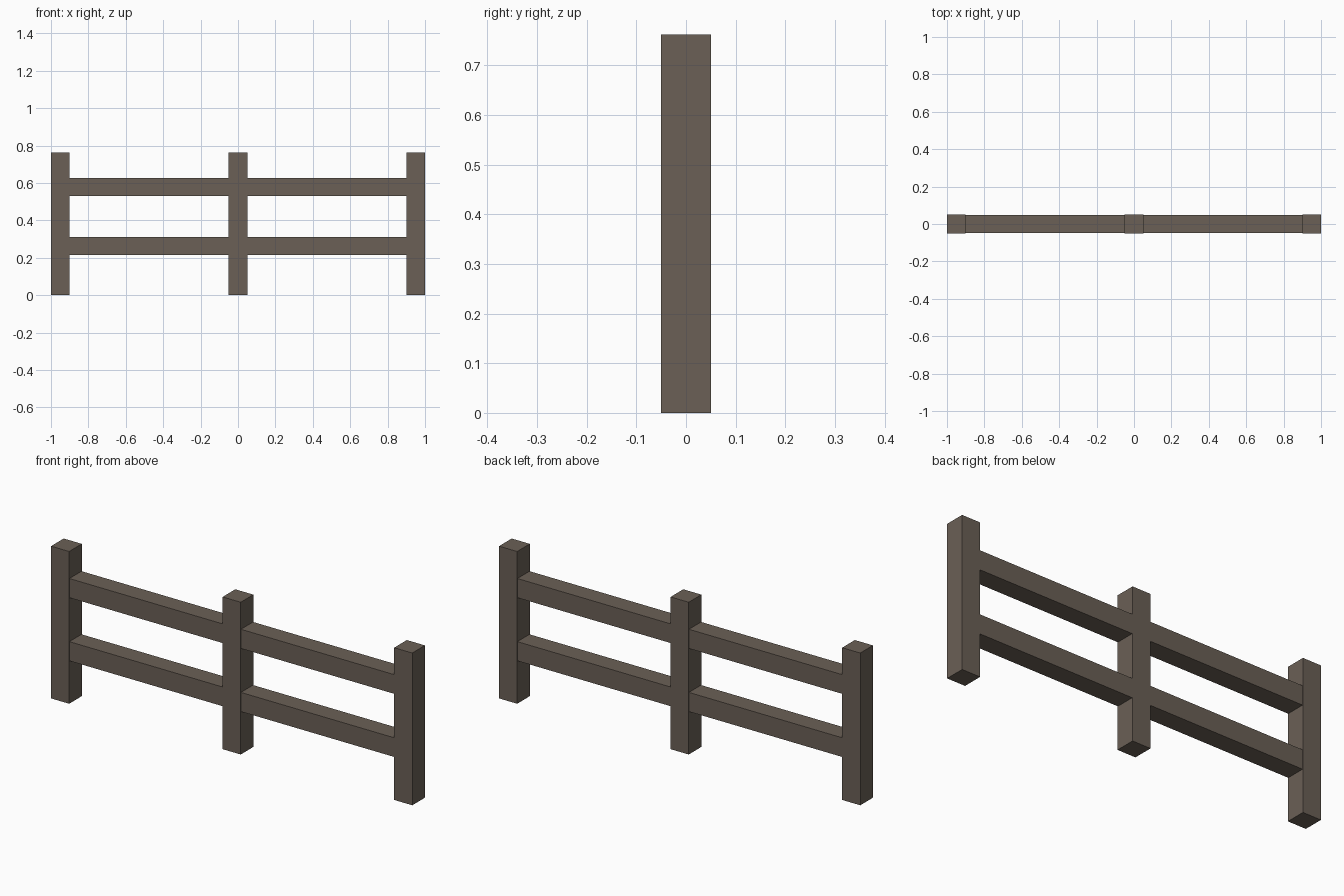
import bpy

if "Cube" in bpy.data.objects:
    bpy.data.objects.remove(bpy.data.objects["Cube"])

wood = bpy.data.materials.new("weathered_wood")
wood.diffuse_color = (0.145, 0.117, 0.093, 1)
wood.use_nodes = True
wood.node_tree.nodes["Principled BSDF"].inputs["Base Color"].default_value = wood.diffuse_color


def box(name, x0, x1, half_depth, z0, z1):
    bpy.ops.mesh.primitive_cube_add(size=1, location=((x0 + x1) / 2, 0, (z0 + z1) / 2))
    ob = bpy.context.object
    ob.name = name
    ob.scale = (x1 - x0, 2 * half_depth, z1 - z0)
    bpy.ops.object.transform_apply(location=False, rotation=False, scale=True)
    ob.data.materials.append(wood)


# Three square posts
for name, x in (("left_post", -0.95), ("middle_post", 0), ("right_post", 0.95)):
    box(name, x - 0.05, x + 0.05, 0.05, 0, 0.762)

# Upper and lower rails, one per bay, slightly thinner than the posts
for level, z0, z1 in (("lower", 0.214, 0.31), ("upper", 0.53, 0.626)):
    box("left_" + level + "_rail", -0.90, -0.05, 0.048, z0, z1)
    box("right_" + level + "_rail", 0.05, 0.90, 0.048, z0, z1)
